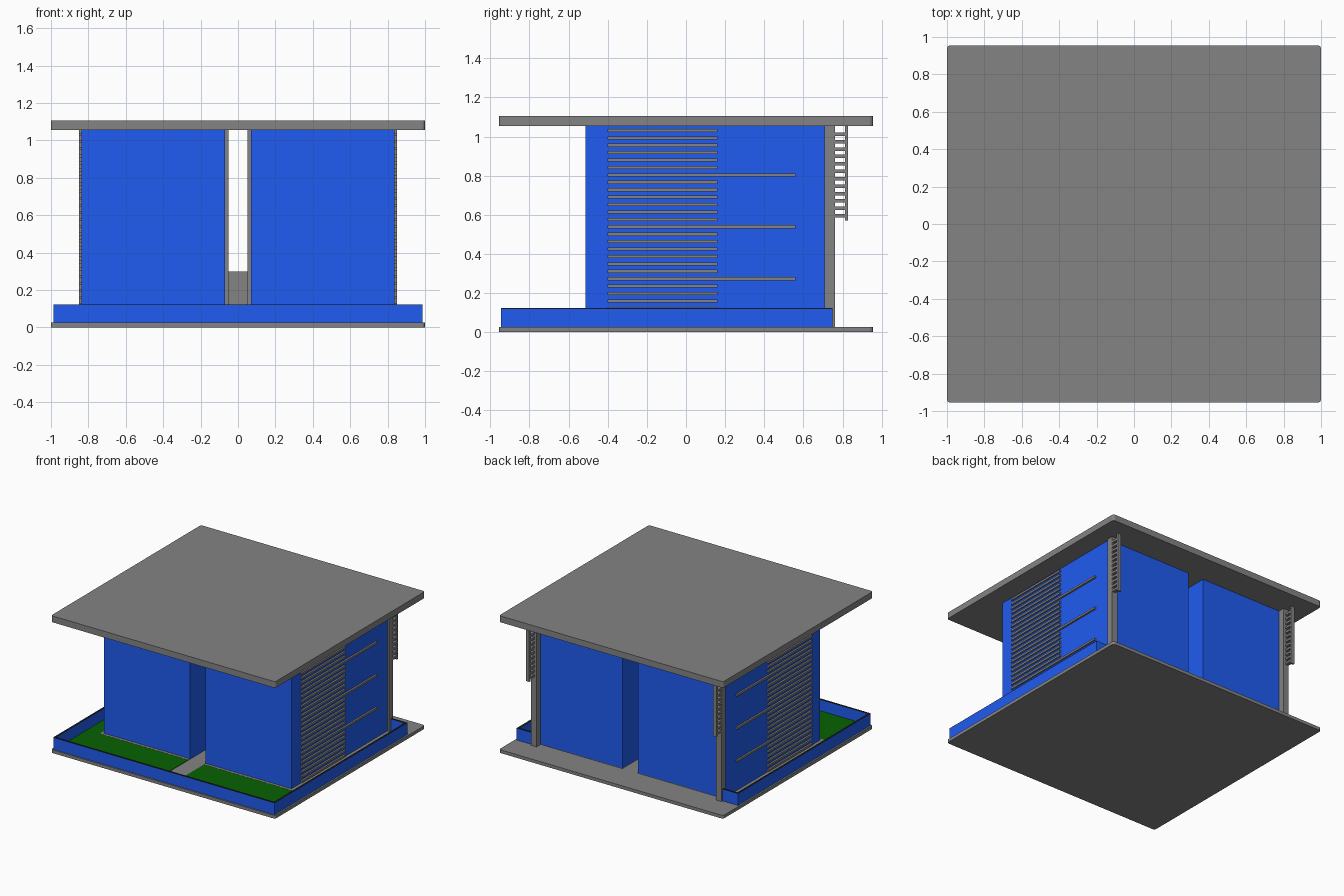
import bpy, bmesh

if "Cube" in bpy.data.objects:
    bpy.data.objects.remove(bpy.data.objects["Cube"])


def material(name, color):
    m = bpy.data.materials.new(name)
    m.diffuse_color = (*color, 1)
    m.use_nodes = True
    m.node_tree.nodes["Principled BSDF"].inputs["Base Color"].default_value = m.diffuse_color
    return m


BLUE = material("blue_glass", (0.014, 0.107, 0.88))
GREEN = material("lawn_green", (0.002, 0.125, 0.001))
GREY = material("concrete_grey", (0.23, 0.23, 0.23))
DARK = material("dark_trim", (0.02, 0.02, 0.02))


def boxes(name, spans, mat=GREY, mirror=False):
    """One object from (x0, x1, y0, y1, z0, z1) spans, optionally mirrored in x."""
    bm = bmesh.new()
    if mirror:
        spans = spans + [(-s[1], -s[0], *s[2:]) for s in spans]
    for x0, x1, y0, y1, z0, z1 in spans:
        geo = bmesh.ops.create_cube(bm, size=1)
        for v in geo["verts"]:
            v.co.x = (x0 + x1) / 2 + v.co.x * (x1 - x0)
            v.co.y = (y0 + y1) / 2 + v.co.y * (y1 - y0)
            v.co.z = (z0 + z1) / 2 + v.co.z * (z1 - z0)
    me = bpy.data.meshes.new(name)
    bm.to_mesh(me)
    bm.free()
    ob = bpy.data.objects.new(name, me)
    bpy.context.collection.objects.link(ob)
    me.materials.append(mat)
    return ob


def slab(name, z0, z1):
    """Full-size plate with slightly rounded vertical corners."""
    ob = boxes(name, [(-1, 1, -0.955, 0.955, z0, z1)])
    bm = bmesh.new()
    bm.from_mesh(ob.data)
    corners = [e for e in bm.edges if abs(e.verts[0].co.z - e.verts[1].co.z) > 0.01]
    bmesh.ops.bevel(bm, geom=corners, offset=0.018, segments=4, profile=0.5, affect='EDGES')
    bm.to_mesh(ob.data)
    bm.free()


ROOF = 1.055
FLOOR = 0.026

# Base and roof plates
slab("base_slab", 0, FLOOR)
slab("roof_slab", ROOF, 1.106)

# Two glazed blocks with a passage between, on a thin plinth
boxes("house_block", [(0.07, 0.837, -0.513, 0.71, FLOOR, ROOF)], BLUE, True)
boxes("house_plinth", [(0.07, 0.86, -0.535, 0.71, FLOOR, 0.031)], GREY, True)

# Passage posts and low block
boxes("passage_post", [(0.05, 0.07, y - 0.025, y + 0.025, FLOOR, ROOF)
                       for y in (-0.15, 0.3)], GREY, True)
boxes("passage_bench", [(-0.05, 0.05, 0.0, 0.2, FLOOR, 0.3)])

# Lawns either side of the path, wrapping round the house
boxes("lawn", [(0.07, 0.973, -0.933, -0.535, FLOOR, 0.03),
               (0.86, 0.973, -0.535, 0.733, FLOOR, 0.03)], GREEN, True)


# Low garden fence with short returns to the rear columns, plus thin cap
def fence(z0, z1, t):
    sides = [(0.987 - t, 0.987, -0.945, 0.748, z0, z1),
             (0.85, 0.987 - t, 0.748 - t, 0.748, z0, z1)]
    sides += [(-s[1], -s[0], *s[2:]) for s in sides]
    return sides + [(-0.987 + t, 0.987 - t, -0.945, -0.945 + t, z0, z1)]


boxes("garden_fence", fence(FLOOR, 0.119, 0.012), BLUE)
boxes("fence_cap", fence(0.119, 0.123, 0.014), DARK)

# Rear corner columns
boxes("rear_column", [(0.80, 0.85, 0.708, 0.762, FLOOR, ROOF)], GREY, True)

# Side louvres: every seventh slat is longer
PITCH = 0.0379
slats = []
for k in range(-6, 21):
    z = 0.804 - k * PITCH
    y1 = 0.56 if k in (0, 7, 14) else 0.16
    slats.append((0.83, 0.851, -0.4, y1, z - 0.008, z + 0.008))
boxes("side_louvres", slats, GREY, True)

# Rear screens: slats between column and hanging strip
boxes("rear_screen_slats", [(0.82, 0.85, 0.76, 0.813, z - 0.009, z + 0.009)
                            for z in (0.595 + i * PITCH for i in range(12))], GREY, True)
boxes("rear_screen_strip", [(0.82, 0.85, 0.813, 0.828, 0.57, ROOF)], GREY, True)
